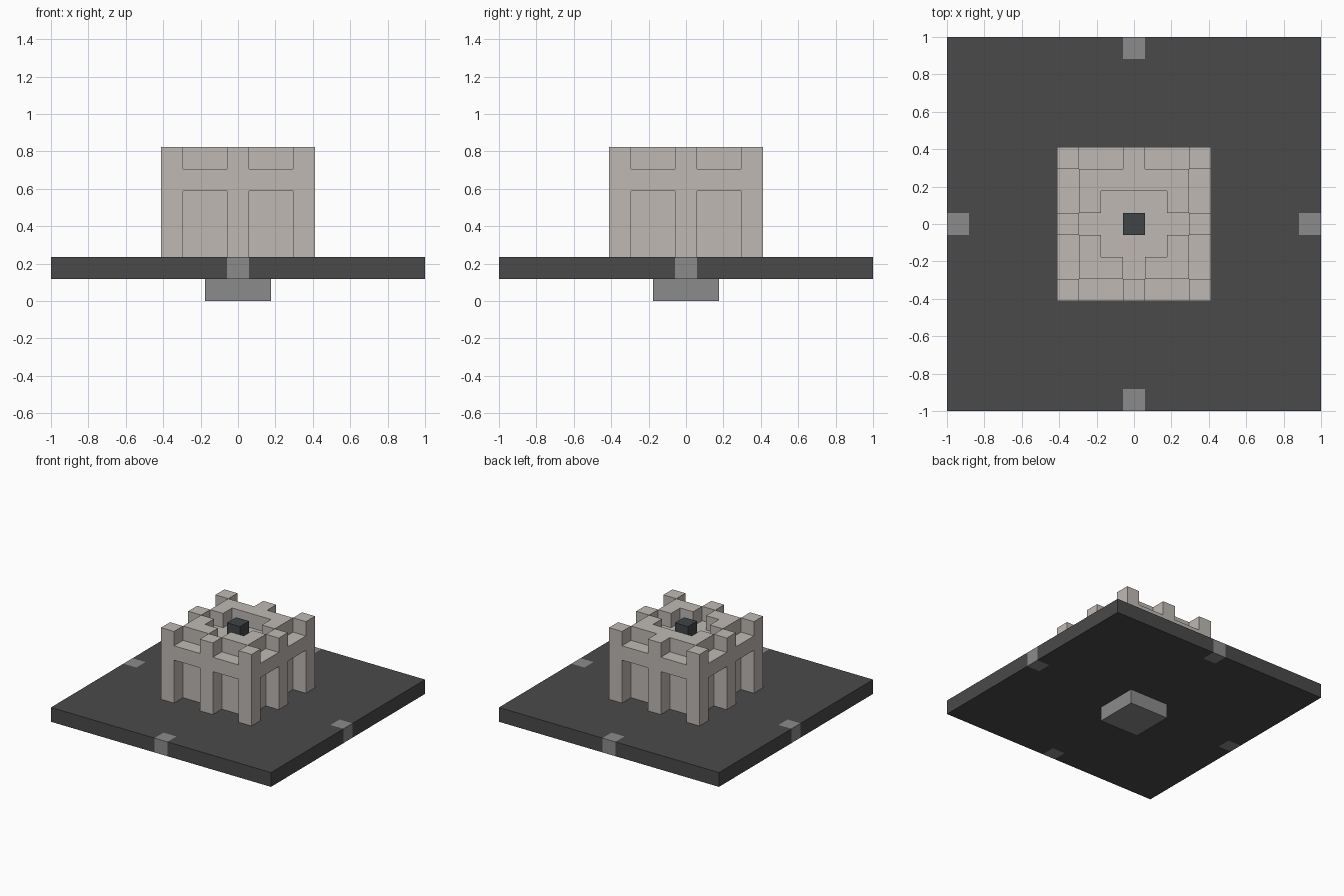
import bpy
import bmesh

U = 2 / 17  # one block

if "Cube" in bpy.data.objects:
    bpy.data.objects.remove(bpy.data.objects["Cube"], do_unlink=True)


def material(name, rgb):
    m = bpy.data.materials.new(name)
    m.use_nodes = True
    m.diffuse_color = (*rgb, 1)
    m.node_tree.nodes["Principled BSDF"].inputs["Base Color"].default_value = (*rgb, 1)
    return m


STONE = material("pale stone", (0.52, 0.485, 0.456))
SLATE = material("dark slate", (0.068, 0.068, 0.068))
GREY = material("mid grey", (0.26, 0.26, 0.26))
CORE = material("blue charcoal", (0.052, 0.06, 0.064))


def box(name, mat, center, size, base):
    """Box in block units: xy centre, size, height of its underside."""
    bm = bmesh.new()
    bmesh.ops.create_cube(bm, size=1)
    for v in bm.verts:
        v.co = ((v.co.x * size[0] + center[0]) * U,
                (v.co.y * size[1] + center[1]) * U,
                ((v.co.z + 0.5) * size[2] + base) * U)
    me = bpy.data.meshes.new(name)
    bm.to_mesh(me)
    bm.free()
    me.materials.append(mat)
    ob = bpy.data.objects.new(name, me)
    bpy.context.collection.objects.link(ob)
    return ob


# Foot under the plate
box("foot", GREY, (0, 0), (3, 3, 1), 0)

# Ground plate, with a grey block set into the middle of each edge
plate = box("ground_plate", SLATE, (0, 0), (17, 17, 1), 1)
plate.data.materials.append(GREY)
bm = bmesh.new()
bm.from_mesh(plate.data)
for axis in ((1, 0, 0), (0, 1, 0)):
    for d in (-7.5, -0.5, 0.5, 7.5):
        bmesh.ops.bisect_plane(bm, geom=bm.verts[:] + bm.edges[:] + bm.faces[:],
                               plane_co=[a * d * U for a in axis], plane_no=axis)
for f in bm.faces:
    c = f.calc_center_median() / U
    low, high = sorted((abs(c.x), abs(c.y)))
    f.material_index = int(low < 0.5 and high > 7.5)
bm.to_mesh(plate.data)
bm.free()

# Solid keep inside the colonnade
box("keep", STONE, (0, 0), (5, 5, 4), 2)

# Full-height pillars at the corners and the middle of each side
for x in (-3, 0, 3):
    for y in (-3, 0, 3):
        if x or y:
            box("pillar", STONE, (x, y), (1, 1, 5), 2)

# Lintels bridging the pillars
for s in (-1, 1):
    for t in (-1.5, 1.5):
        box("lintel", STONE, (t, 3 * s), (2, 1, 1), 5)
        box("lintel", STONE, (3 * s, t), (1, 2, 1), 5)

# Parapet round the sunken roof: closed at the back, gaps on the other sides
box("back_parapet", STONE, (0, 2), (5, 1, 1), 6)
for s in (-1, 1):
    box("front_parapet", STONE, (1.5 * s, -2), (2, 1, 1), 6)
    for y in (-1, 1):
        box("side_parapet", STONE, (2 * s, y), (1, 1, 1), 6)

# Dark block in the middle of the roof
box("roof_core", CORE, (0, 0), (1, 1, 1), 6)
